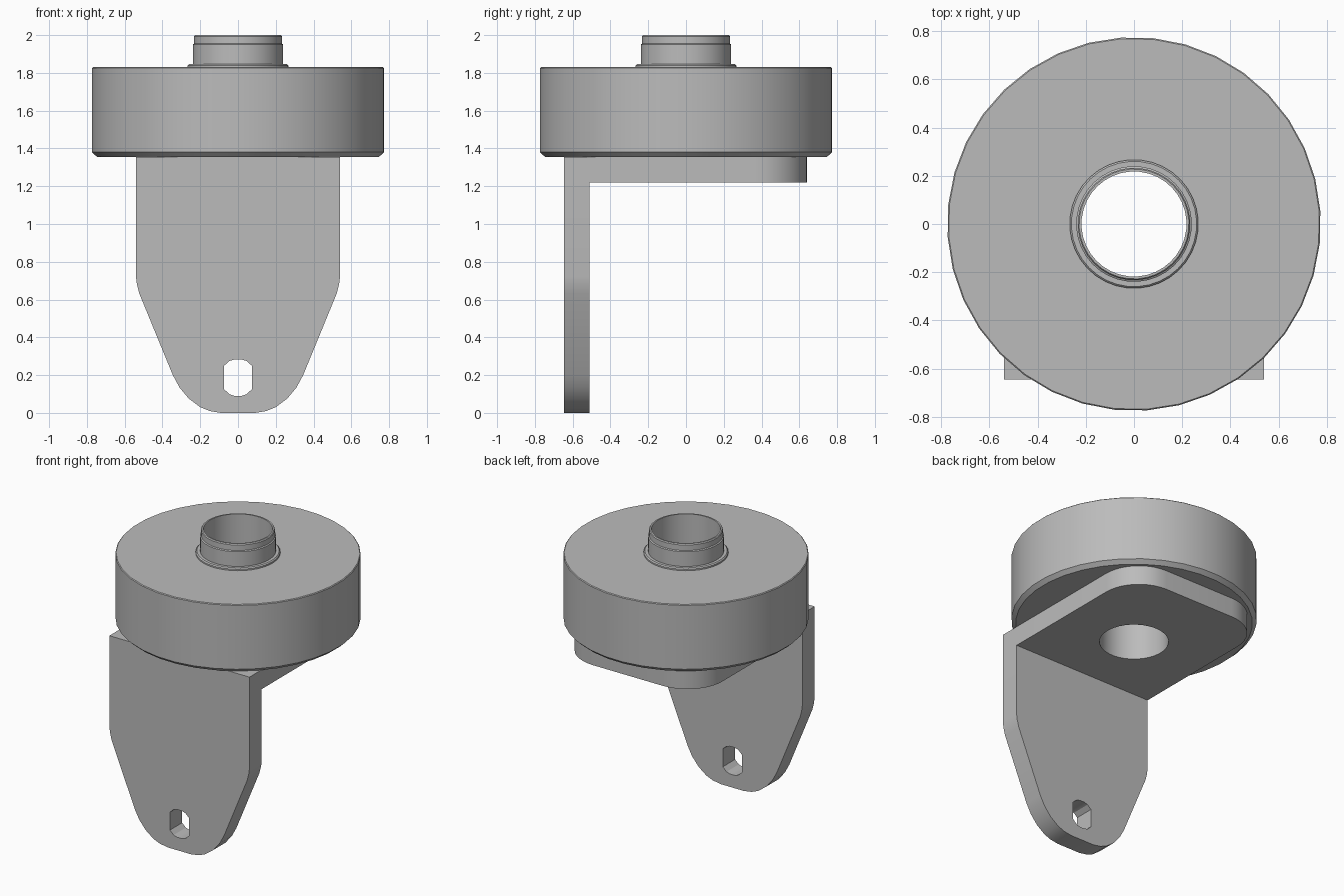
import bpy, bmesh
from math import sin, cos, pi, radians
from mathutils import Matrix

if "Cube" in bpy.data.objects:
    bpy.data.objects.remove(bpy.data.objects["Cube"], do_unlink=True)

SEGMENTS = 36
BORE = 0.218
PHASE = radians(4)

grey = bpy.data.materials.new("plain grey")
grey.use_nodes = True
grey.diffuse_color = (0.5, 0.5, 0.5, 1)
grey.node_tree.nodes["Principled BSDF"].inputs["Base Color"].default_value = (0.5, 0.5, 0.5, 1)


def finish(bm, name):
    bmesh.ops.recalc_face_normals(bm, faces=bm.faces)
    mesh = bpy.data.meshes.new(name)
    bm.to_mesh(mesh)
    bm.free()
    mesh.materials.append(grey)
    obj = bpy.data.objects.new(name, mesh)
    bpy.context.collection.objects.link(obj)
    bpy.ops.object.select_all(action="DESELECT")
    obj.select_set(True)
    bpy.context.view_layer.objects.active = obj
    bpy.ops.object.shade_smooth_by_angle(angle=radians(25))
    return obj


def arc(cx, cy, r, start, end, steps, phase=0):
    angles = [radians(start + (end - start) * i / steps) + phase for i in range(steps + 1)]
    return [(cx + r * cos(a), cy + r * sin(a)) for a in angles]


def plate(name, loops, thickness, matrix):
    """Flat sheet with an outer outline and holes, extruded along local z."""
    bm = bmesh.new()
    edges = []
    for loop in loops:
        verts = [bm.verts.new((x, y, 0)) for x, y in loop]
        edges += [bm.edges.new((v, verts[i - 1])) for i, v in enumerate(verts)]
    bmesh.ops.triangle_fill(bm, edges=edges, use_beauty=True)
    top = bmesh.ops.extrude_face_region(bm, geom=bm.faces[:])["geom"]
    moved = [g for g in top if isinstance(g, bmesh.types.BMVert)]
    bmesh.ops.translate(bm, verts=moved, vec=(0, 0, thickness))
    bm.transform(matrix)
    return finish(bm, name)


def lathe(name, profile):
    """Closed (radius, height) profile turned around the z axis."""
    bm = bmesh.new()
    rings = []
    for i in range(SEGMENTS):
        a = 2 * pi * i / SEGMENTS + PHASE
        rings.append([bm.verts.new((r * cos(a), r * sin(a), z)) for r, z in profile])
    for i, ring in enumerate(rings):
        for j in range(len(profile)):
            bm.faces.new((rings[i - 1][j - 1], ring[j - 1], ring[j], rings[i - 1][j]))
    return finish(bm, name)


# Round body with a chamfered lower rim
lathe("round_body", [(BORE, 1.355), (0.748, 1.355), (0.775, 1.38), (0.775, 1.825),
                     (0.77, 1.83), (BORE, 1.83)])

# Stepped hollow neck with a thin flange at its foot
lathe("hollow_neck", [(BORE, 1.83), (0.267, 1.83), (0.267, 1.84), (0.26, 1.847),
                      (0.24, 1.847), (0.24, 1.95), (0.233, 1.955), (0.233, 1.993),
                      (0.228, 2.0), (BORE, 2.0)])

# Horizontal mounting plate with rounded back corners and a bore
R = 0.27
outline = [(-0.54, -0.51), (0.54, -0.51)]
outline += arc(0.54 - R, 0.64 - R, R, 0, 90, 10)
outline += arc(R - 0.54, 0.64 - R, R, 90, 180, 10)
bore = arc(0, 0, BORE, 0, 360, SEGMENTS, PHASE)[:-1]
plate("mounting_plate", [outline, bore], 0.135, Matrix.Translation((0, 0, 1.22)))

# Upright front leg: half outline mirrored, with a slot near the foot
half = [(0.54, 1.355), (0.54, 0.72), (0.535, 0.68), (0.522, 0.63), (0.345, 0.2),
        (0.31, 0.135), (0.26, 0.075), (0.2, 0.03), (0.15, 0.01), (0.09, 0)]
outline = half + [(-x, z) for x, z in reversed(half)]
W = 0.073
slot = [(W, 0.125), (W, 0.25), (0.045, 0.275), (0.018, 0.283)]
slot += [(-x, z) for x, z in reversed(slot)]
slot += [(-0.045, 0.098), (-0.018, 0.09), (0.018, 0.09), (0.045, 0.098)]
upright = Matrix.Translation((0, -0.51, 0)) @ Matrix.Rotation(pi / 2, 4, "X")
plate("front_leg", [outline, slot], 0.135, upright)
